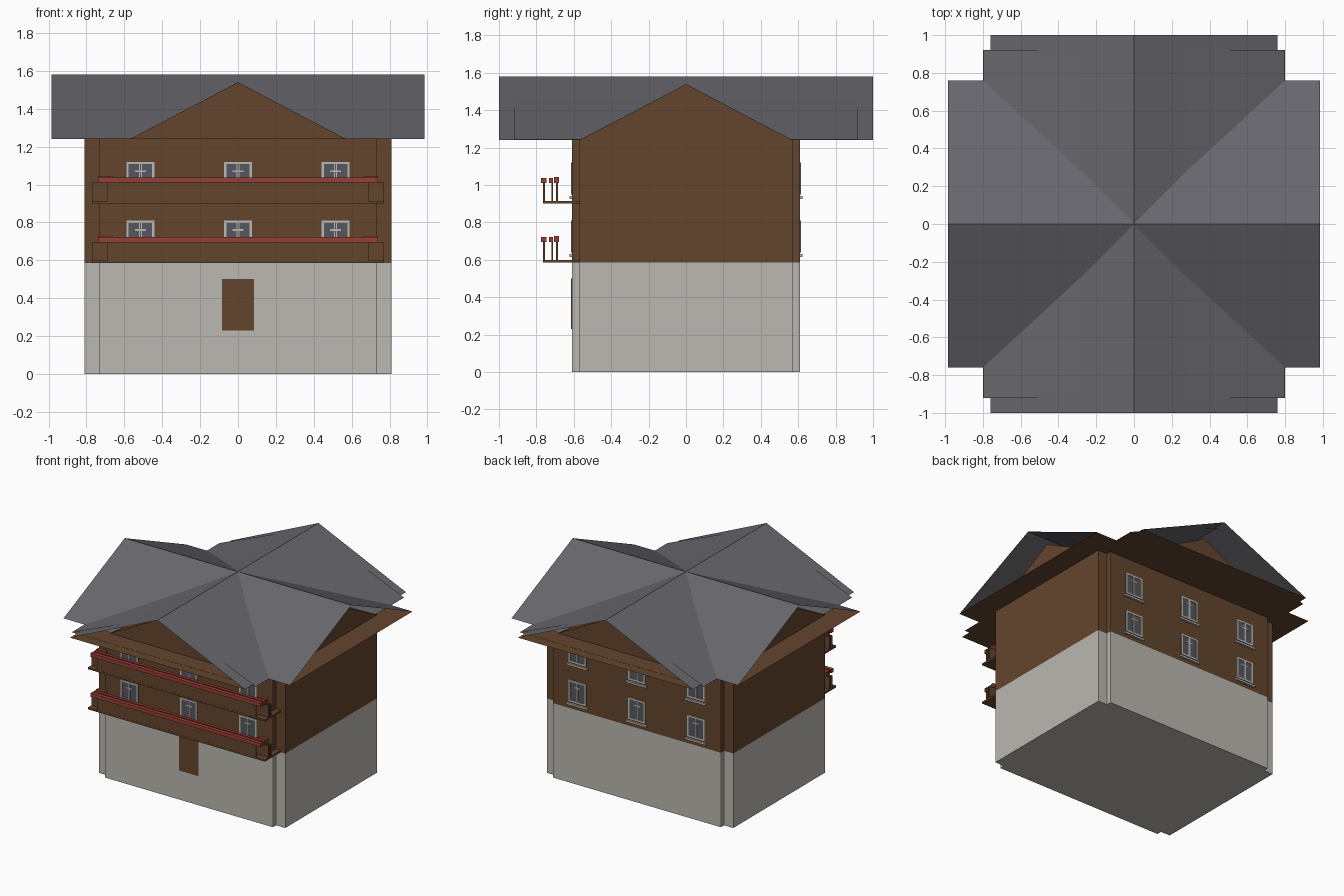
import bpy

cube = bpy.data.objects.get("Cube")
if cube:
    bpy.data.objects.remove(cube, do_unlink=True)


def material(name, color):
    m = bpy.data.materials.new(name)
    m.use_nodes = True
    m.diffuse_color = (*color, 1)
    m.node_tree.nodes["Principled BSDF"].inputs["Base Color"].default_value = (*color, 1)
    return m


WOOD = material("brown_wood", (0.125, 0.06, 0.026))
PLASTER = material("pale_plaster", (0.49, 0.48, 0.44))
SLATE = material("grey_slate", (0.135, 0.135, 0.153))
RED = material("red_rail", (0.31, 0.05, 0.036))
GLASS = material("dark_glass", (0.09, 0.095, 0.115))


def add_mesh(name, verts, faces, mat):
    mesh = bpy.data.meshes.new(name)
    mesh.from_pydata(verts, [], faces)
    mesh.materials.append(mat)
    obj = bpy.data.objects.new(name, mesh)
    bpy.context.collection.objects.link(obj)
    return obj


def prism(name, outline, z0, z1, mat):
    n = len(outline)
    verts = [(x, y, z) for z in (z0, z1) for x, y in outline]
    faces = [tuple(reversed(range(n))), tuple(range(n, 2 * n))]
    faces += [(i, (i + 1) % n, n + (i + 1) % n, n + i) for i in range(n)]
    return add_mesh(name, verts, faces, mat)


def box(name, xs, ys, zs, mat):
    (x0, x1), (y0, y1) = sorted(xs), sorted(ys)
    return prism(name, [(x0, y0), (x1, y0), (x1, y1), (x0, y1)], *zs, mat)


def cross(wide_x, narrow_y, narrow_x, wide_y):
    """Outline of two overlapping rectangles."""
    quarter = [(wide_x, narrow_y), (narrow_x, narrow_y), (narrow_x, wide_y)]
    mirrored = [(-x, y) for x, y in reversed(quarter)]
    half = quarter + mirrored
    return half + [(-x, -y) for x, y in half]


def along(axis, run, side, z):
    return (run, side, z) if axis == "x" else (side, run, z)


def roof_sheet(name, axis, length, span, eave, ridge):
    """Open gable roof made of two thin slopes."""
    verts = [along(axis, r, s, z) for r in (-length, length)
             for s, z in ((-span, eave), (0, ridge), (span, eave))]
    faces = [(0, 3, 4, 1), (1, 4, 5, 2)]
    if axis == "y":
        faces = [f[::-1] for f in faces]
    return add_mesh(name, verts, faces, SLATE)


def gable(name, axis, length, span, base, top):
    verts = [along(axis, r, s, z) for r in (-length, length)
             for s, z in ((-span, base), (0, top), (span, base))]
    faces = [(0, 1, 2), (5, 4, 3), (0, 3, 4, 1), (1, 4, 5, 2), (2, 5, 3, 0)]
    if axis == "x":
        faces = [f[::-1] for f in faces]
    return add_mesh(name, verts, faces, WOOD)


# Walls: plaster ground floor, timber upper floors
FLOOR, EAVE, RIDGE = 0.585, 1.24, 1.58
WALL_Y = 0.61
plan = cross(0.81, 0.57, 0.73, WALL_Y)
prism("ground_floor", plan, 0, FLOOR, PLASTER)
prism("upper_floors", plan, FLOOR, EAVE, WOOD)

# Soffits under the overhangs
soffit = cross(0.985, 0.76, 0.76, 1.0)
add_mesh("soffit", [(x, y, EAVE) for x, y in soffit], [tuple(reversed(range(len(soffit))))], WOOD)
box("inner_soffit", (-0.8, 0.8), (-0.92, 0.92), (EAVE + 0.001, EAVE + 0.002), WOOD)

# Crossing roofs and the timber gables below them
roof_sheet("side_roof", "x", 0.985, 0.76, EAVE, RIDGE)
roof_sheet("front_back_roof", "y", 1.0, 0.76, EAVE, RIDGE)
roof_sheet("wide_roof", "y", 0.92, 0.8, EAVE, 1.57)
gable("side_gables", "x", 0.81, 0.57, EAVE, 1.54)
gable("front_back_gables", "y", 0.78, 0.57, EAVE, 1.54)

# Door
box("door", (-0.085, 0.085), (-WALL_Y, -WALL_Y - 0.004), (0.23, 0.5), WOOD)


def window(label, cx, side, z0):
    wall = side * WALL_Y
    w, h, t = 0.075, 0.17, 0.013

    def part(name, xs, zs, depth, mat):
        box(f"{label}_{name}", (cx + xs[0], cx + xs[1]), (wall, wall + side * depth),
            (z0 + zs[0], z0 + zs[1]), mat)

    part("glass", (-w, w), (0, h), 0.003, GLASS)
    for s, name in ((-1, "left"), (1, "right")):
        part(name + "_frame", sorted((s * w, s * (w - t))), (0, h), 0.006, PLASTER)
        part(name + "_bar", sorted((s * 0.002, s * 0.008)), (0, h), 0.005, PLASTER)
    part("bottom_frame", (-w, w), (0, t), 0.006, PLASTER)
    part("top_frame", (-w, w), (h - t, h), 0.006, PLASTER)
    part("cross_bar", (-0.03, 0.03), (0.115, 0.125), 0.005, PLASTER)
    part("sill", (-w - 0.015, w + 0.015), (-0.025, -0.01), 0.014, PLASTER)


for side, face in ((-1, "front"), (1, "back")):
    for level, z in (("lower", 0.64), ("upper", 0.95)):
        for i, cx in enumerate((-0.515, 0, 0.515)):
            window(f"{face}_{level}_window_{i + 1}", cx, side, z)

# Balconies: floor, boarded panels and red handrails
for level, z in (("lower", FLOOR), ("upper", 0.9)):
    name = level + "_balcony"
    box(name + "_floor", (-0.77, 0.77), (-0.765, -0.57), (z, z + 0.014), WOOD)
    box(name + "_outer_panel", (-0.69, 0.69), (-0.764, -0.754), (z, z + 0.11), WOOD)
    box(name + "_inner_panel", (-0.77, 0.77), (-0.72, -0.71), (z, z + 0.11), WOOD)
    box(name + "_outer_rail", (-0.74, 0.74), (-0.775, -0.745), (z + 0.11, z + 0.138), RED)
    box(name + "_inner_rail", (-0.74, 0.74), (-0.733, -0.71), (z + 0.11, z + 0.138), RED)
    for s, end in ((-1, "right"), (1, "left")):
        box(f"{name}_{end}_end_panel", (s * 0.69, s * 0.77), (-0.695, -0.685), (z, z + 0.11), WOOD)
        box(f"{name}_{end}_end_rail", (s * 0.66, s * 0.74), (-0.705, -0.68),
            (z + 0.11, z + 0.142), RED)
